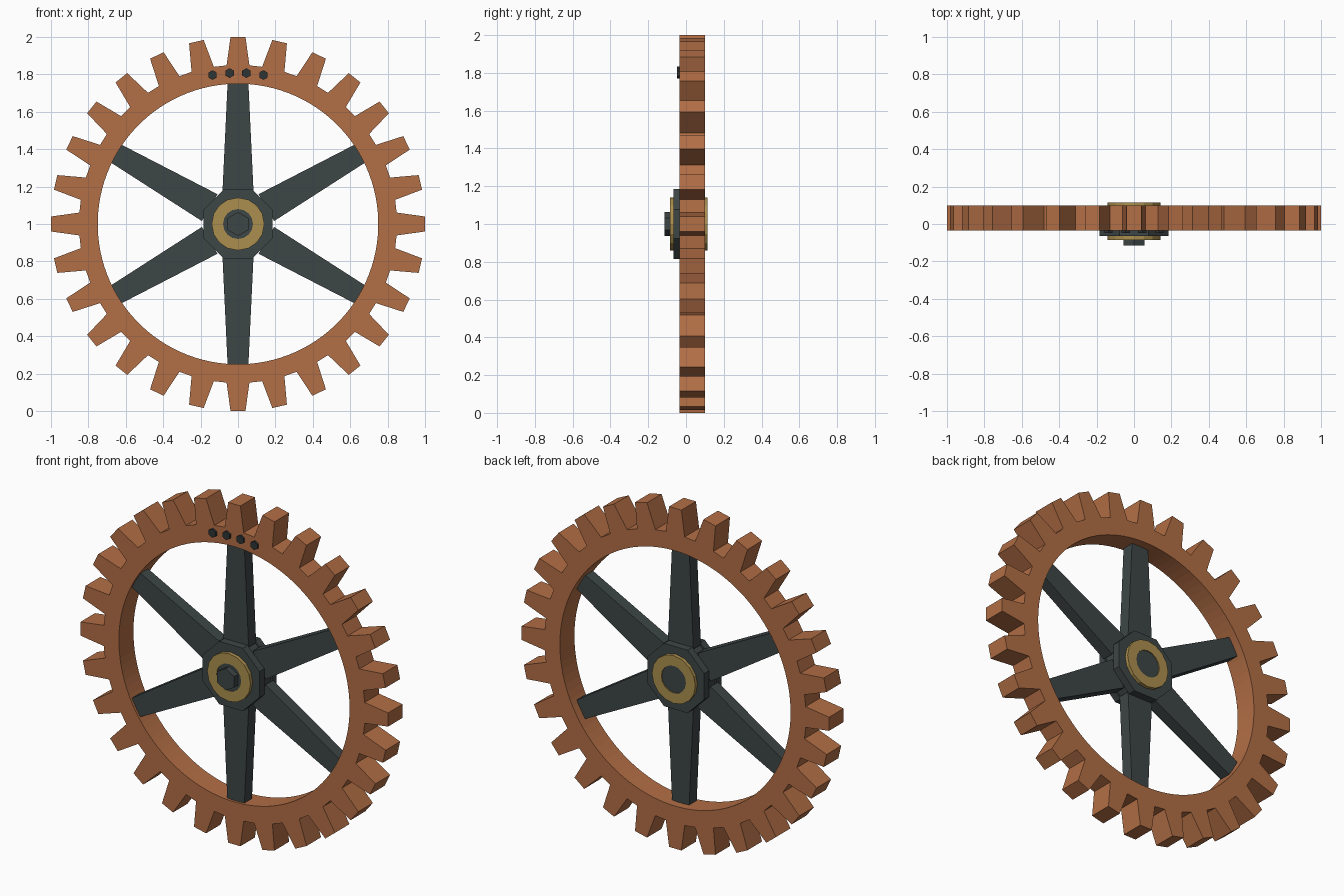
import bpy
import bmesh
from math import sin, cos, pi, radians
from mathutils import Matrix, Vector

if "Cube" in bpy.data.objects:
    bpy.data.objects.remove(bpy.data.objects["Cube"], do_unlink=True)


def material(name, rgb):
    m = bpy.data.materials.new(name)
    m.use_nodes = True
    m.diffuse_color = (*rgb, 1)
    m.node_tree.nodes["Principled BSDF"].inputs["Base Color"].default_value = (*rgb, 1)
    return m


copper = material("copper", (0.445, 0.156, 0.06))
iron = material("dark iron", (0.048, 0.061, 0.061))
brass = material("brass", (0.41, 0.275, 0.076))
steel = material("dark steel", (0.027, 0.033, 0.036))

CENTRE = Vector((0, 0, 1))


def finish(bm, name, mat):
    bmesh.ops.recalc_face_normals(bm, faces=bm.faces)
    mesh = bpy.data.meshes.new(name)
    bm.to_mesh(mesh)
    bm.free()
    mesh.materials.append(mat)
    obj = bpy.data.objects.new(name, mesh)
    bpy.context.collection.objects.link(obj)
    return obj


def polar(r, a):
    """Point at radius r, angle a clockwise from the top."""
    return r * sin(a), r * cos(a)


def prism(name, outline, y0, y1, mat, offset=CENTRE):
    """Extrude an (x, z) outline from y0 to y1."""
    bm = bmesh.new()
    front = [bm.verts.new(offset + Vector((x, y0, z))) for x, z in outline]
    back = [bm.verts.new(offset + Vector((x, y1, z))) for x, z in outline]
    bm.faces.new(front)
    bm.faces.new(back)
    n = len(front)
    for i in range(n):
        j = (i + 1) % n
        bm.faces.new((front[i], front[j], back[j], back[i]))
    return finish(bm, name, mat)


def polygon(sides, r, turn=0.0):
    return [polar(r, turn + 2 * pi * i / sides) for i in range(sides)]


def hollow(name, outer, inner, y0, y1, mat):
    """Ring solid between two outlines with equal point counts."""
    bm = bmesh.new()
    loops = [[bm.verts.new(CENTRE + Vector((x, y, z))) for x, z in line]
             for line, y in ((outer, y0), (outer, y1), (inner, y1), (inner, y0))]
    n = len(outer)
    for k in range(4):
        a, b = loops[k], loops[(k + 1) % 4]
        for i in range(n):
            j = (i + 1) % n
            bm.faces.new((a[i], a[j], b[j], b[i]))
    return finish(bm, name, mat)


# Toothed rim
TEETH = 28
outer, inner = [], []
for t in range(TEETH):
    a = 2 * pi * t / TEETH
    for k, (x, z) in enumerate(((-0.061, 0.848), (-0.04, 1), (0.04, 1), (0.061, 0.848))):
        outer.append((x * cos(a) + z * sin(a), z * cos(a) - x * sin(a)))
        inner.append(polar(0.75, a + (k - 1.5) * pi / (2 * TEETH)))
hollow("toothed_rim", outer, inner, -0.035, 0.1, copper)

# Tapered spokes
for s in range(6):
    spoke = prism(f"spoke_{s + 1}",
                  [(-0.083, 0.175), (0.083, 0.175), (0.055, 0.765), (-0.055, 0.765)],
                  -0.02, 0.05, iron, Vector((0, 0, 0)))
    spoke.data.transform(Matrix.Translation(CENTRE) @ Matrix.Rotation(s * pi / 3, 4, 'Y'))

# Hub core with a flange on each side of the spokes
prism("hub_core", polygon(8, 0.19, pi / 8), -0.03, 0.06, iron)
for name, y0, y1 in (("front_flange", -0.065, -0.02), ("back_flange", 0.05, 0.095)):
    prism(name, polygon(8, 0.2, pi / 8), y0, y1, iron)

# Brass bushing, shaft and hex bolt
hollow("bushing", polygon(16, 0.141), polygon(16, 0.08), -0.085, 0.115, brass)
prism("shaft", polygon(16, 0.08), -0.08, 0.11, iron)
prism("hub_bolt", polygon(6, 0.064), -0.115, -0.07, iron)

# Rivets near the top of the rim
for i, angle in enumerate((-9.7, -3.2, 3.2, 9.7)):
    x, z = polar(0.808, radians(angle))
    prism(f"rim_rivet_{i + 1}", polygon(6, 0.026), -0.047, -0.03, steel,
          CENTRE + Vector((x, 0, z)))
